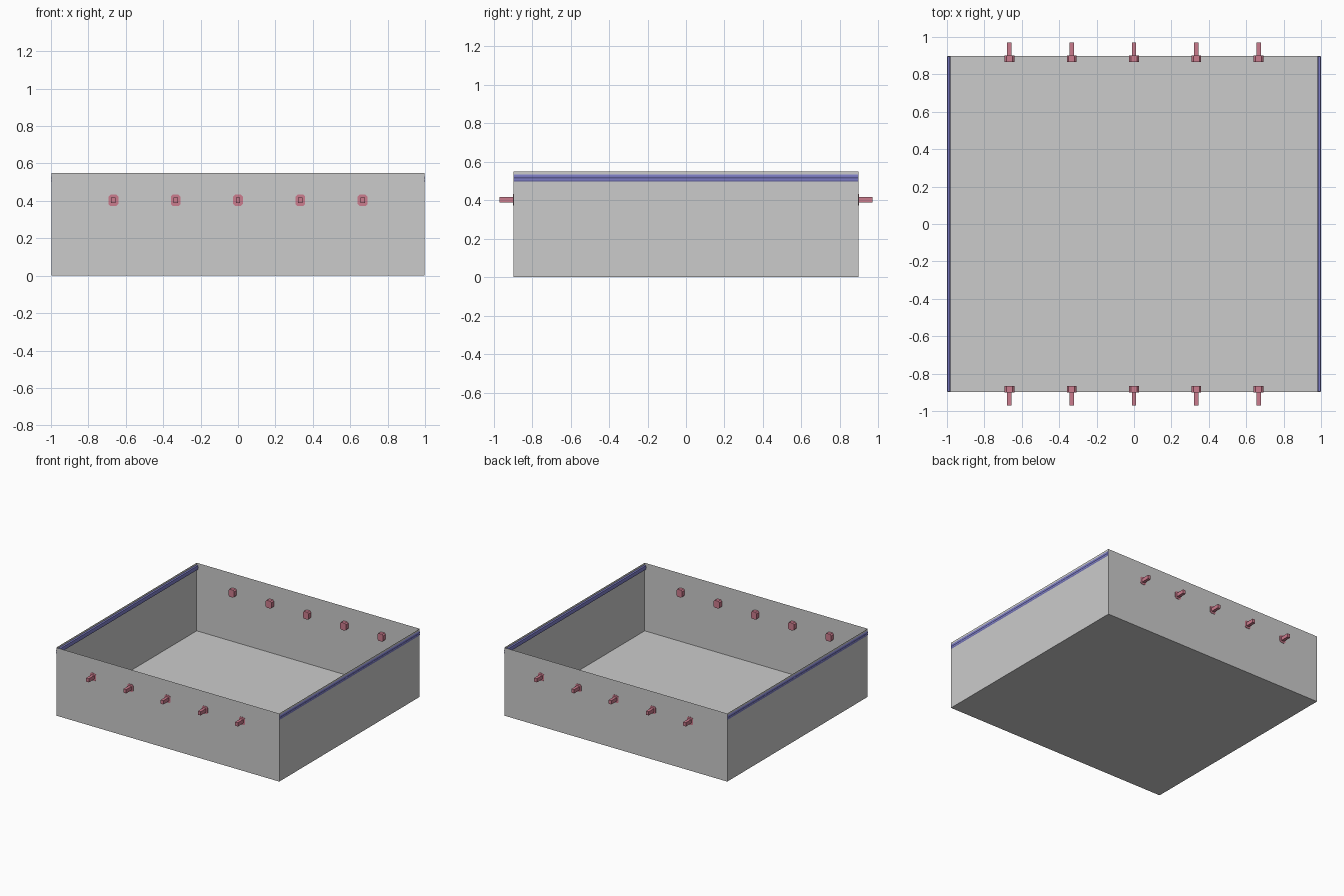
import bpy, bmesh
from mathutils import Matrix, Vector

if "Cube" in bpy.data.objects:
    bpy.data.objects.remove(bpy.data.objects["Cube"])


def material(name, color):
    m = bpy.data.materials.new(name)
    m.diffuse_color = color
    m.use_nodes = True
    m.node_tree.nodes["Principled BSDF"].inputs["Base Color"].default_value = m.diffuse_color
    return m


PINK = material("peg_pink", (0.60, 0.20, 0.27, 1))
BLUE = material("rail_blue", (0.20, 0.20, 0.55, 1))


def finish(name, bm, mat=None):
    bmesh.ops.recalc_face_normals(bm, faces=bm.faces)
    me = bpy.data.meshes.new(name)
    bm.to_mesh(me)
    bm.free()
    ob = bpy.data.objects.new(name, me)
    bpy.context.collection.objects.link(ob)
    if mat:
        me.materials.append(mat)
    return ob


def add_prism(bm, profile, axis, a, b):
    """Extrude a closed 2D profile along x or y from a to b."""
    def place(u, v, t):
        return (t, u, v) if axis == "x" else (u, t, v)
    lo = [bm.verts.new(place(u, v, a)) for u, v in profile]
    hi = [bm.verts.new(place(u, v, b)) for u, v in profile]
    bm.faces.new(lo)
    bm.faces.new(hi[::-1])
    n = len(profile)
    for i in range(n):
        j = (i + 1) % n
        bm.faces.new((lo[i], lo[j], hi[j], hi[i]))


# Open-topped tray with sheet-thin walls
bm = bmesh.new()
bmesh.ops.create_cube(bm, size=1, matrix=Matrix.Translation((0, 0, 0.275))
                      @ Matrix.Diagonal((1.994, 1.794, 0.55, 1)))
top = [f for f in bm.faces if f.calc_center_median().z > 0.5]
bmesh.ops.delete(bm, geom=top, context="FACES_ONLY")
finish("tray", bm)

# Pegs through the front and back walls: chamfered head inside, thin shank outside
hw, hh, c = 0.026, 0.03, 0.01
head = [(-hw, -hh + c), (-hw + c, -hh), (hw - c, -hh), (hw, -hh + c),
        (hw, hh - c), (hw - c, hh), (-hw + c, hh), (-hw, hh - c)]
shank = [(-0.012, -0.015), (0.012, -0.015), (0.012, 0.015), (-0.012, 0.015)]
for side, s in (("front", -1), ("back", 1)):
    for i in range(5):
        bm = bmesh.new()
        add_prism(bm, head, "y", s * 0.865, s * 0.9)
        add_prism(bm, shank, "y", s * 0.9, s * 0.97)
        bmesh.ops.translate(bm, verts=bm.verts, vec=Vector(((i - 2) * 0.333, 0, 0.403)))
        finish(f"{side}_peg_{i + 1}", bm, PINK)

# Ridged rails set into the side walls just below the rim
rail = [(0.985, 0.50), (0.997, 0.497), (1.0, 0.503), (1.0, 0.511), (0.998, 0.515),
        (1.0, 0.519), (1.0, 0.528), (0.997, 0.534), (0.985, 0.531), (0.982, 0.515)]
for side, s in (("left", -1), ("right", 1)):
    bm = bmesh.new()
    add_prism(bm, [(s * x, z) for x, z in rail], "y", -0.895, 0.895)
    finish(f"{side}_rail", bm, BLUE)
